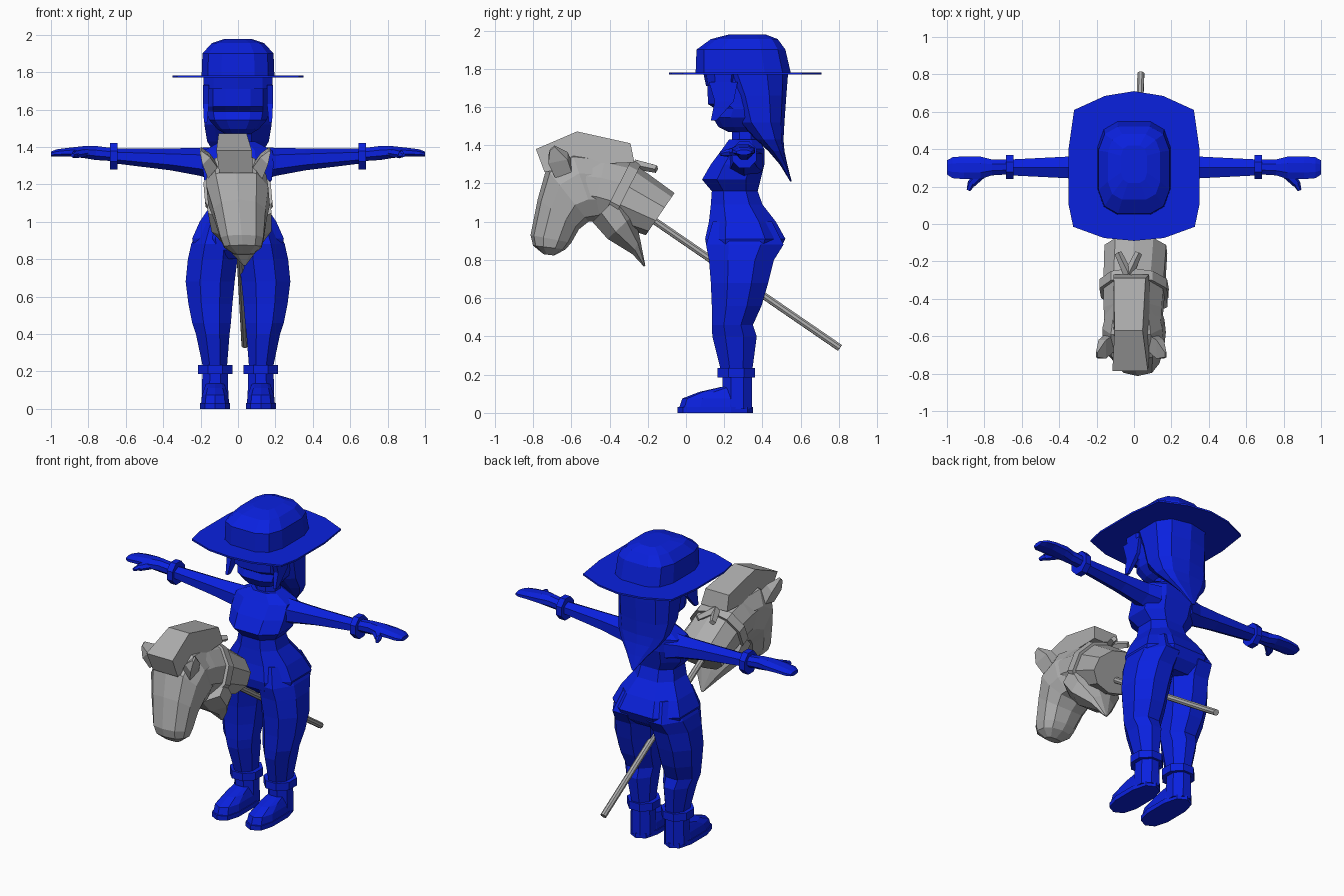
import bpy, bmesh, math
from mathutils import Vector as V


def material(name, rgb):
    m = bpy.data.materials.new(name)
    m.diffuse_color = (*rgb, 1)
    return m


BLUE = material("deep blue", (0.003, 0.015, 0.74))
GREY = material("mid grey", (0.42, 0.42, 0.42))


def finish(name, bm, mat):
    bmesh.ops.recalc_face_normals(bm, faces=bm.faces)
    me = bpy.data.meshes.new(name)
    bm.to_mesh(me)
    bm.free()
    me.materials.append(mat)
    ob = bpy.data.objects.new(name, me)
    bpy.context.collection.objects.link(ob)
    return ob


def loft(name, rings, mat, n=8, p=1.0):
    """Skin a row of rings, each given as (centre, half axis u, half axis v)."""
    bm = bmesh.new()
    angles = [2 * math.pi * (i + 0.5) / n for i in range(n)]
    shape = [(math.copysign(abs(math.cos(a)) ** p, math.cos(a)),
              math.copysign(abs(math.sin(a)) ** p, math.sin(a))) for a in angles]
    mx = max(s[0] for s in shape)
    my = max(s[1] for s in shape)
    rows = [[bm.verts.new(V(c) + V(u) * (s[0] / mx) + V(v) * (s[1] / my)) for s in shape]
            for c, u, v in rings]
    for a, b in zip(rows, rows[1:]):
        for i in range(n):
            j = (i + 1) % n
            bm.faces.new((a[i], a[j], b[j], b[i]))
    bm.faces.new(rows[0])
    bm.faces.new(rows[-1])
    return finish(name, bm, mat)


def flat(z, x0, x1, y0, y1):
    """Horizontal ring."""
    return (((x0 + x1) / 2, (y0 + y1) / 2, z), ((x1 - x0) / 2, 0, 0), (0, (y1 - y0) / 2, 0))


def level(z, w, y0, y1):
    return flat(z, -w, w, y0, y1)


def upright(s, x, y0, y1, z0, z1):
    """Ring facing along x, on side s."""
    return ((s * x, (y0 + y1) / 2, (z0 + z1) / 2), (0, (y1 - y0) / 2, 0), (0, 0, (z1 - z0) / 2))


def lean(z):
    return 0.09 * (1.15 - z)


def slanted(ya, za, yb, zb, w):
    """Ring spanning two points of the side outline, leaning slightly sideways."""
    a, b = V((lean(za), ya, za)), V((lean(zb), yb, zb))
    return ((a + b) / 2, (w, 0, 0), (a - b) / 2)


def prism(name, outline, w0, widths, mat):
    """Side outline (y, z) with a half width at each point."""
    bm = bmesh.new()
    sides = [[bm.verts.new((s * w + w0(z), y, z)) for (y, z), w in zip(outline, widths)]
             for s in (-1, 1)]
    n = len(outline)
    for i in range(n):
        j = (i + 1) % n
        bm.faces.new((sides[0][i], sides[0][j], sides[1][j], sides[1][i]))
    bm.faces.new(sides[0])
    bm.faces.new(sides[1])
    return finish(name, bm, mat)


def spike(name, a, b, r0, r1, mat, n=4):
    """Tapered rod from a to b."""
    a, b = V(a), V(b)
    d = (b - a).normalized()
    u = d.orthogonal().normalized()
    v = d.cross(u)
    return loft(name, [(a, u * r0, v * r0), (b, u * r1, v * r1)], mat, n)


# Torso from hips to neck
loft("torso", [level(0.80, 0.17, 0.16, 0.43), level(0.85, 0.23, 0.11, 0.49),
               level(0.91, 0.245, 0.10, 0.52), level(1.00, 0.205, 0.12, 0.47),
               level(1.09, 0.145, 0.13, 0.40), level(1.16, 0.13, 0.135, 0.375),
               level(1.22, 0.18, 0.084, 0.39), level(1.30, 0.19, 0.13, 0.41),
               level(1.38, 0.185, 0.19, 0.41), level(1.43, 0.09, 0.225, 0.38)], BLUE, 8, 0.8)
loft("neck", [level(1.38, 0.075, 0.24, 0.38), level(1.53, 0.07, 0.24, 0.38)], BLUE)

# Head, hair and hat
loft("face", [level(1.47, 0.07, 0.22, 0.38), level(1.495, 0.11, 0.17, 0.43),
              level(1.545, 0.155, 0.14, 0.45), level(1.59, 0.165, 0.155, 0.46),
              level(1.615, 0.165, 0.115, 0.46), level(1.78, 0.17, 0.11, 0.46)], BLUE, 12, 0.7)
loft("hair", [level(1.79, 0.185, 0.15, 0.535), level(1.66, 0.185, 0.22, 0.525),
              level(1.52, 0.18, 0.27, 0.515), level(1.43, 0.165, 0.36, 0.51),
              level(1.37, 0.13, 0.43, 0.515), level(1.30, 0.07, 0.49, 0.53),
              level(1.21, 0.008, 0.545, 0.553)], BLUE, 10, 0.75)
loft("fringe", [level(1.78, 0.185, 0.09, 0.30), level(1.71, 0.182, 0.105, 0.28)], BLUE, 10, 0.7)
for s, side in ((-1, "left"), (1, "right")):
    loft(side + "_hair_lock", [flat(1.73, s * 0.155, s * 0.187, 0.12, 0.27),
                               flat(1.63, s * 0.155, s * 0.187, 0.15, 0.25),
                               flat(1.53, s * 0.165, s * 0.182, 0.13, 0.16)], BLUE, 4)
loft("hat_crown", [level(1.77, 0.195, 0.05, 0.55), level(1.90, 0.19, 0.055, 0.52),
                   level(1.955, 0.14, 0.13, 0.48), level(1.978, 0.07, 0.22, 0.42)], BLUE, 12, 0.6)
brim = [(0, 0.71), (0.155, 0.685), (0.32, 0.61), (0.35, 0.40), (0.35, 0.105),
        (0.325, -0.015), (0.16, -0.075), (0, -0.09)]
brim += [(-x, y) for x, y in reversed(brim[1:-1])]
bm = bmesh.new()
face = bm.faces.new([bm.verts.new((x, y, 1.77)) for x, y in brim])
top = bmesh.ops.extrude_face_region(bm, geom=[face])["geom"]
bmesh.ops.translate(bm, vec=(0, 0, 0.011), verts=[g for g in top if isinstance(g, bmesh.types.BMVert)])
finish("hat_brim", bm, BLUE)

# Limbs, mirrored
for s, side in ((-1, "left"), (1, "right")):
    def leg(z, x0, x1, y0, y1):
        return flat(z, s * x0, s * x1, y0, y1)

    loft(side + "_leg", [leg(1.0, 0.01, 0.20, 0.14, 0.45), leg(0.88, 0.0, 0.25, 0.105, 0.51),
                         leg(0.80, 0.003, 0.268, 0.12, 0.46), leg(0.68, 0.018, 0.28, 0.13, 0.43),
                         leg(0.56, 0.03, 0.265, 0.135, 0.395), leg(0.46, 0.038, 0.245, 0.135, 0.35),
                         leg(0.40, 0.045, 0.225, 0.138, 0.37), leg(0.21, 0.06, 0.185, 0.185, 0.345)],
         BLUE, 8)
    loft(side + "_boot_cuff", [leg(0.185, 0.03, 0.215, 0.165, 0.36),
                               leg(0.235, 0.03, 0.215, 0.165, 0.36)], BLUE, 8)
    loft(side + "_ankle", [leg(0.02, 0.05, 0.195, 0.19, 0.345),
                           leg(0.20, 0.055, 0.19, 0.19, 0.345)], BLUE, 8)
    loft(side + "_sole", [leg(0.0, 0.042, 0.202, -0.045, 0.35),
                          leg(0.03, 0.042, 0.202, -0.045, 0.35)], BLUE, 10, 0.75)
    loft(side + "_shoe", [leg(0.03, 0.047, 0.197, -0.035, 0.34), leg(0.075, 0.052, 0.192, -0.02, 0.34),
                          leg(0.11, 0.065, 0.18, 0.07, 0.335), leg(0.135, 0.075, 0.17, 0.18, 0.33)],
         BLUE, 10, 0.75)
    loft(side + "_arm", [upright(s, 0.12, 0.21, 0.40, 1.22, 1.40), upright(s, 0.20, 0.235, 0.375, 1.245, 1.395),
                         upright(s, 0.36, 0.245, 0.36, 1.275, 1.392),
                         upright(s, 0.66, 0.26, 0.345, 1.312, 1.392)], BLUE, 6)
    loft(side + "_wrist_cuff", [upright(s, 0.645, 0.24, 0.37, 1.28, 1.42),
                                upright(s, 0.685, 0.24, 0.37, 1.28, 1.42)], BLUE, 8)
    loft(side + "_hand", [upright(s, 0.68, 0.265, 0.345, 1.325, 1.395), upright(s, 0.76, 0.26, 0.345, 1.33, 1.405),
                          upright(s, 0.82, 0.24, 0.36, 1.34, 1.405), upright(s, 0.91, 0.24, 0.362, 1.35, 1.395),
                          upright(s, 0.97, 0.245, 0.357, 1.348, 1.387), upright(s, 1.0, 0.265, 0.34, 1.35, 1.375)],
         BLUE, 8)
    spike(side + "_thumb", (s * 0.82, 0.265, 1.37), (s * 0.87, 0.215, 1.36), 0.024, 0.02, BLUE, 6)
    spike(side + "_thumb_tip", (s * 0.868, 0.22, 1.36), (s * 0.885, 0.18, 1.355), 0.02, 0.01, BLUE, 6)

# Toy horse: neck, head, mane
loft("horse_neck", [slanted(-0.06, 1.15, -0.21, 0.93, 0.165), slanted(-0.28, 1.31, -0.44, 1.00, 0.16),
                    slanted(-0.42, 1.34, -0.49, 1.02, 0.155), slanted(-0.60, 1.36, -0.54, 1.03, 0.15)],
     GREY, 10)
loft("horse_head", [slanted(-0.42, 1.35, -0.43, 1.01, 0.13), slanted(-0.60, 1.37, -0.47, 1.0, 0.16),
                    slanted(-0.73, 1.28, -0.51, 1.0, 0.165), slanted(-0.775, 1.12, -0.56, 0.96, 0.14),
                    slanted(-0.813, 0.93, -0.60, 0.89, 0.115), slanted(-0.80, 0.875, -0.63, 0.855, 0.10),
                    slanted(-0.745, 0.83, -0.69, 0.823, 0.05)], GREY, 10, 0.85)
prism("horse_mane", [(-0.785, 1.38), (-0.57, 1.472), (-0.29, 1.41), (-0.27, 1.31), (-0.5, 1.30), (-0.74, 1.26)],
      lean, [0.095, 0.075, 0.085, 0.095, 0.1, 0.09], GREY)
for s, side in ((-1, "left"), (1, "right")):
    x = -0.015
    loft("horse_%s_ear" % side, [((x + s * 0.12, -0.64, 1.27), (0, 0.045, 0.01), (s * 0.025, 0, -0.03)),
                                 ((x + s * 0.155, -0.67, 1.335), (0, 0.05, 0.01), (s * 0.02, 0, -0.02)),
                                 ((x + s * 0.185, -0.70, 1.385), (0, 0.012, 0.01), (s * 0.004, 0, -0.004))],
         GREY, 4)

# Neckerchief: collar band, hanging point and knot tails
loft("neckerchief_band", [slanted(-0.235, 1.30, -0.405, 0.965, 0.18), slanted(-0.285, 1.325, -0.455, 0.99, 0.18)],
     GREY, 10)
loft("neckerchief_point", [slanted(-0.33, 1.16, -0.49, 1.0, 0.17), slanted(-0.27, 1.04, -0.41, 0.91, 0.16),
                           slanted(-0.24, 0.91, -0.28, 0.83, 0.08), slanted(-0.213, 0.772, -0.22, 0.765, 0.008)],
     GREY, 8)
for x in (-0.085, 0.025):
    spike("neckerchief_tail", (-0.03, -0.27, 1.30), (x, -0.155, 1.275), 0.018, 0.014, GREY)

# Stick
spike("stick", (0.0, -0.18, 1.015), (0.037, 0.805, 0.34), 0.018, 0.018, GREY, 8)
